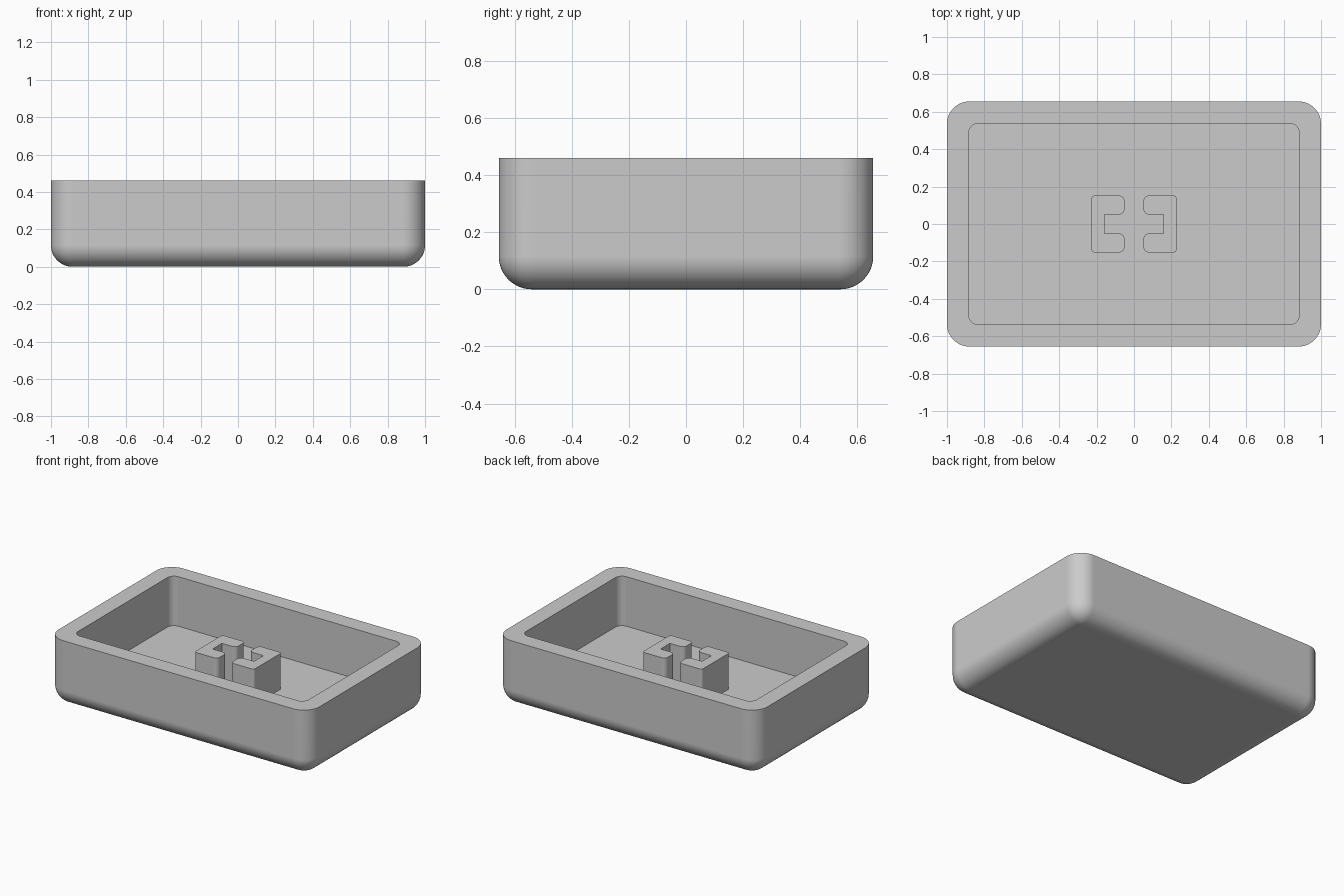
import bpy, bmesh, math
from mathutils import Vector

cube = bpy.data.objects.get("Cube")
if cube:
    bpy.data.objects.remove(cube, do_unlink=True)

HX, HY, HEIGHT = 1.0, 0.655, 0.46      # outer half sizes and height
WALL, FLOOR = 0.117, 0.117             # wall thickness, floor level
CORNER, FILLET = 0.12, 0.115           # plan corner and bottom edge radii
STEPS = 12

grey = bpy.data.materials.new("light grey plastic")
grey.use_nodes = True
colour = (0.6, 0.6, 0.6, 1)
grey.diffuse_color = colour
grey.node_tree.nodes["Principled BSDF"].inputs["Base Color"].default_value = colour


def round_corners(points, steps):
    """Round each (x, y, radius) right-angle corner of a closed outline."""
    out = []
    for i, (x, y, r) in enumerate(points):
        p = Vector((x, y))
        if r == 0:
            out.append(p)
            continue
        to_prev = (Vector(points[i - 1][:2]) - p).normalized()
        to_next = (Vector(points[(i + 1) % len(points)][:2]) - p).normalized()
        centre = p + (to_prev + to_next) * r
        for k in range(steps + 1):
            a = math.pi / 2 * k / steps
            out.append(centre - to_next * r * math.cos(a) - to_prev * r * math.sin(a))
    return out


def rounded_rect(hx, hy, r):
    return round_corners([(hx, hy, r), (-hx, hy, r), (-hx, -hy, r), (hx, -hy, r)], STEPS)


def loft(name, rings):
    """Skin a stack of (outline, z) rings and cap both ends."""
    bm = bmesh.new()
    loops = [[bm.verts.new((p.x, p.y, z)) for p in outline] for outline, z in rings]
    for low, high in zip(loops, loops[1:]):
        for i in range(len(low)):
            j = (i + 1) % len(low)
            bm.faces.new((low[i], low[j], high[j], high[i]))
    bm.faces.new(loops[0][::-1])
    bm.faces.new(loops[-1])
    bmesh.ops.recalc_face_normals(bm, faces=bm.faces)
    mesh = bpy.data.meshes.new(name)
    bm.to_mesh(mesh)
    bm.free()
    mesh.materials.append(grey)
    obj = bpy.data.objects.new(name, mesh)
    bpy.context.collection.objects.link(obj)
    return obj


def smooth(obj):
    bpy.ops.object.select_all(action="DESELECT")
    obj.select_set(True)
    bpy.context.view_layer.objects.active = obj
    bpy.ops.object.shade_smooth_by_angle(angle=math.radians(30))
    obj.modifiers.new("flat walls", "WEIGHTED_NORMAL").keep_sharp = True


# Tray: filleted bottom, straight walls, flat rim and a recessed floor
rings = []
for k in range(STEPS + 1):
    a = math.pi / 2 * k / STEPS
    inset = FILLET * (1 - math.sin(a))
    rings.append((rounded_rect(HX - inset, HY - inset, CORNER - inset),
                  FILLET * (1 - math.cos(a))))
rings.append((rounded_rect(HX, HY, CORNER), HEIGHT))
inner = rounded_rect(HX - WALL, HY - WALL, 0.05)
rings += [(inner, HEIGHT), (inner, FLOOR)]
smooth(loft("tray", rings))

# Stem clips: two facing C-shaped posts, mirrored across x
clip = round_corners([
    (0.228, -0.153, 0.02), (0.228, 0.153, 0.02),
    (0.051, 0.153, 0.03), (0.051, 0.051, 0.03),
    (0.159, 0.051, 0), (0.159, -0.051, 0),
    (0.051, -0.051, 0.03), (0.051, -0.153, 0.03)], 6)
clips = loft("stem_clips", [(clip, FLOOR - 0.01), (clip, 0.365)])
clips.modifiers.new("mirror", "MIRROR")
smooth(clips)
